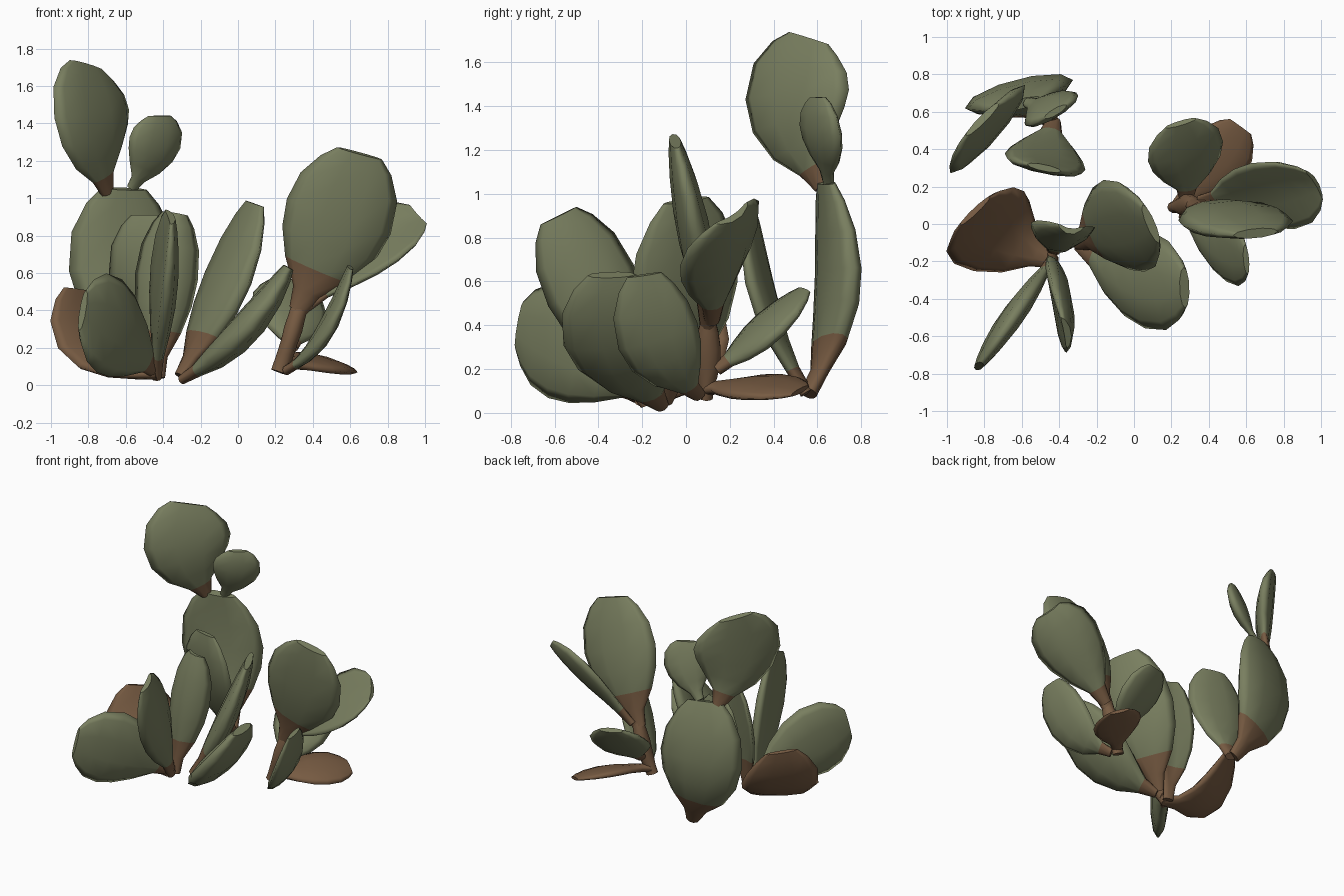
import bpy, bmesh, math
from mathutils import Vector as V

if "Cube" in bpy.data.objects:
    bpy.data.objects.remove(bpy.data.objects["Cube"])


def material(name, rgb):
    m = bpy.data.materials.new(name)
    m.diffuse_color = (*rgb, 1)
    m.use_nodes = True
    m.node_tree.nodes["Principled BSDF"].inputs["Base Color"].default_value = m.diffuse_color
    return m


GREEN = material("cactus green", (0.19, 0.21, 0.115))
BROWN = material("woody brown", (0.185, 0.105, 0.055))

# Profile along a pad: (t, width factor, thickness factor)
PROFILE = [(0, 0, 0), (.13, .28, .45), (.28, .64, .8), (.45, .9, 1),
           (.62, 1, 1), (.8, .92, .8), (.93, .67, .55), (1, .42, .35)]
SIDES = 10


def path(a, b, c, t):
    """Curve through a, b (halfway) and c."""
    return (a * (2 * (t - .5) * (t - 1)) + b * (4 * t * (1 - t)) + c * (2 * t * (t - .5)))


def pad(name, base, mid, tip, side, w, th=.065, stem=.04, brown=.2, cup=0):
    """Flattened paddle swept along a bent axis; faces below t=brown are woody."""
    a, b, c, s0 = V(base), V(mid), V(tip), V(side)
    bm = bmesh.new()
    rings = []
    for t, fw, ft in PROFILE:
        p = path(a, b, c, t)
        tan = (path(a, b, c, t + .01) - path(a, b, c, t - .01)).normalized()
        s = (s0 - tan * s0.dot(tan)).normalized()
        n = tan.cross(s)
        hw = max(stem, w * fw)
        ht = max(stem * .75, th * ft) if t < .5 else th * ft
        ring = []
        for i in range(SIDES):
            ang = 2 * math.pi * i / SIDES
            u, v = math.cos(ang), math.sin(ang)
            ring.append(bm.verts.new(p + s * hw * u + n * (ht * v + cup * fw * (u * u - .3))))
        rings.append(ring)
    for k in range(len(rings) - 1):
        tm = (PROFILE[k][0] + PROFILE[k + 1][0]) / 2
        for i in range(SIDES):
            j = (i + 1) % SIDES
            f = bm.faces.new((rings[k][i], rings[k][j], rings[k + 1][j], rings[k + 1][i]))
            f.material_index = 1 if tm < brown else 0
    bm.faces.new(rings[0][::-1]).material_index = 1 if brown > 0 else 0
    bm.faces.new(rings[-1]).material_index = 1 if brown > 1 else 0
    bmesh.ops.recalc_face_normals(bm, faces=bm.faces)
    for f in bm.faces:
        f.smooth = len(f.verts) == 4
    me = bpy.data.meshes.new(name)
    bm.to_mesh(me)
    bm.free()
    me.materials.append(GREEN)
    me.materials.append(BROWN)
    ob = bpy.data.objects.new(name, me)
    bpy.context.collection.objects.link(ob)


# Back left cluster
pad("back_main_pad", (-.45, .56, .09), (-.6, .69, .52), (-.61, .64, 1.05), (.96, .25, 0), .3, .08, .05, .22)
pad("back_top_pad", (-.70, .62, 1.03), (-.77, .51, 1.37), (-.81, .56, 1.71), (.64, .75, .03), .31, .06, .04, .1)
pad("back_small_top_pad", (-.57, .65, 1.05), (-.46, .62, 1.25), (-.42, .6, 1.44), (.85, .5, 0), .165, .05, .03, 0)
pad("back_front_pad", (-.43, .55, .09), (-.47, .36, .5), (-.48, .3, .91), (.97, -.2, 0), .22, .05)

# Front left cluster
pad("left_dry_pad", (-.43, -.2, .06), (-.73, -.05, .16), (-.85, .07, .51), (.68, .7, .08), .27, .045, .04, 2)
pad("left_low_pad", (-.43, -.18, .07), (-.64, -.48, .28), (-.83, -.76, .4), (.25, .3, .9), .27, .06, .04, .2)
pad("left_tall_pad", (-.44, -.17, .04), (-.4, -.38, .48), (-.36, -.58, .9), (-.15, .8, .38), .22, .055, .04, .1, .04)
pad("left_inner_pad", (-.43, -.14, .04), (-.4, -.08, .48), (-.34, -.03, .92), (.98, -.1, 0), .17, .045, .04, .3, .08)

# Centre pair
pad("centre_tall_pad", (-.31, -.1, .05), (-.1, -.02, .46), (.09, 0, .97), (-.4, .9, .1), .27, .07, .04, .3)
pad("centre_leaning_pad", (-.3, -.11, .03), (.02, -.28, .28), (.27, -.34, .63), (-.05, 1, 0), .26, .085, .035, .1)

# Right cluster
pad("right_stem", (.22, .09, .07), (.28, .1, .25), (.34, .1, .46), (1, 0, -.3), .05, .06, .045, 2)
pad("right_large_pad", (.32, .1, .4), (.5, .04, .8), (.65, -.05, 1.24), (.94, .1, -.3), .295, .075, .05, .22)
pad("right_outer_pad", (.36, .12, .42), (.69, .17, .7), (.97, .22, .9), (-.45, .72, .48), .24, .045, .04, .1, .07)
pad("right_rear_pad", (.28, .14, .2), (.28, .34, .36), (.25, .54, .56), (.8, -.2, -.5), .21, .05, .04, .1)
pad("right_dry_pad", (.23, .09, .11), (.41, .3, .12), (.57, .52, .1), (.7, -.65, -.28), .175, .035, .04, 2)
pad("right_front_pad", (.26, .06, .08), (.46, -.1, .28), (.6, -.19, .63), (.12, -.95, 0), .19, .045, .035, .1)
